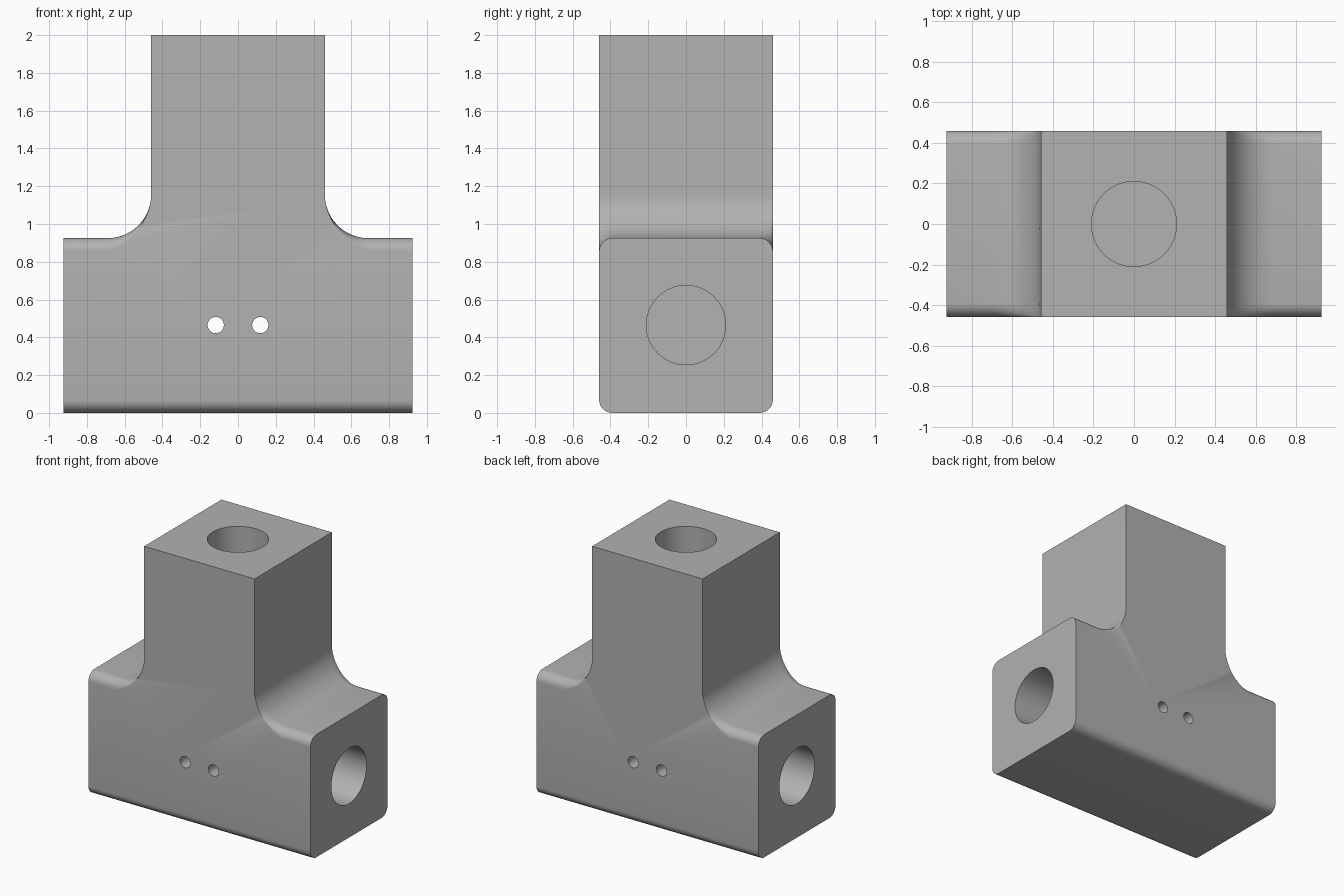
import bpy, bmesh
from math import sin, cos, pi
from mathutils import Matrix

cube = bpy.data.objects.get("Cube")
if cube:
    bpy.data.objects.remove(cube, do_unlink=True)

LENGTH, HALF, ARM_TOP, TOP = 0.925, 0.46, 0.925, 2.0
EDGE, FILLET = 0.07, 0.23
STEPS = 8

grey = bpy.data.materials.new("light grey")
grey.use_nodes = True
grey.diffuse_color = (0.445, 0.445, 0.445, 1)
grey.node_tree.nodes["Principled BSDF"].inputs["Base Color"].default_value = grey.diffuse_color


def section(x, top, rounding):
    """Rounded cross-section; rounding fades the drop of the top edges."""
    arc = [(sin(i * pi / 2 / STEPS), cos(i * pi / 2 / STEPS)) for i in range(STEPS + 1)]
    upper = [(HALF - EDGE + EDGE * s, top - rounding * EDGE * (1 - c)) for s, c in arc]
    lower = [(HALF - EDGE + EDGE * c, EDGE * (1 - s)) for s, c in arc]
    right = upper + lower
    return [(x, y, z) for y, z in right] + [(x, -y, z) for y, z in reversed(right)]


# Stations along one arm: flat arm, then the fillet rising to the tower
stations = [(LENGTH, ARM_TOP, 1)]
for i in range(13):
    a = i / 12 * pi / 2
    x = HALF + FILLET * (1 - sin(a))
    stations.append((x, ARM_TOP + FILLET * (1 - cos(a)), (x - HALF) / FILLET))
stations += [(-x, top, r) for x, top, r in reversed(stations)]

# Body swept through the stations
bm = bmesh.new()
rings = [[bm.verts.new(p) for p in section(*s)] for s in stations]
n = len(rings[0])
tower_faces = []
for a, b in zip(rings, rings[1:]):
    for i in range(n):
        j = (i + 1) % n
        f = bm.faces.new((a[i], a[j], b[j], b[i]))
        if a[0].co.x > 0 > b[0].co.x and min(v.co.z for v in f.verts) > ARM_TOP:
            tower_faces.append(f)
bm.faces.new(rings[0])
bm.faces.new(rings[-1])

# Tower raised from the middle of the body; the side walls are left out
tower_faces = [f for f in tower_faces if max(v.co.z for v in f.verts)
               - min(v.co.z for v in f.verts) < 0.001]
raised = bmesh.ops.extrude_face_region(bm, geom=tower_faces)["geom"]
bmesh.ops.delete(bm, geom=[f for f in tower_faces if f.is_valid], context="FACES")
for v in raised:
    if isinstance(v, bmesh.types.BMVert):
        v.co.z = TOP
bmesh.ops.dissolve_limit(bm, angle_limit=0.01, verts=bm.verts, edges=bm.edges)
bmesh.ops.recalc_face_normals(bm, faces=bm.faces)
mesh = bpy.data.meshes.new("tee_block")
bm.to_mesh(mesh)
bm.free()
mesh.materials.append(grey)
block = bpy.data.objects.new("tee_block", mesh)
bpy.context.collection.objects.link(block)


def drill(name, radius, depth, centre, axis, sides):
    """Cut a round hole of the given total depth about its centre."""
    cutter_bm = bmesh.new()
    turn = Matrix.Rotation(pi / 2, 4, {"x": "Y", "y": "X", "z": "Z"}[axis])
    if axis == "z":
        turn = Matrix.Identity(4)
    bmesh.ops.create_cone(cutter_bm, cap_ends=True, segments=sides, radius1=radius,
                          radius2=radius, depth=depth,
                          matrix=Matrix.Translation(centre) @ turn)
    cutter_mesh = bpy.data.meshes.new(name)
    cutter_bm.to_mesh(cutter_mesh)
    cutter_bm.free()
    cutter_mesh.materials.append(grey)
    cutter = bpy.data.objects.new(name, cutter_mesh)
    bpy.context.collection.objects.link(cutter)
    cutter.hide_render = True
    mod = block.modifiers.new(name, "BOOLEAN")
    mod.operation, mod.solver, mod.object = "DIFFERENCE", "EXACT", cutter
    bpy.ops.object.modifier_apply(modifier=name)
    bpy.data.objects.remove(cutter, do_unlink=True)


bpy.ops.object.select_all(action="DESELECT")
bpy.context.view_layer.objects.active = block
block.select_set(True)

# Blind tube sockets and the small through holes
drill("top_socket", 0.21, 1.4, (0, 0, TOP), "z", 64)
for side in (1, -1):
    drill("side_socket", 0.21, 1.3, (side * LENGTH, 0, 0.465), "x", 64)
    drill("pin_hole", 0.043, 2, (side * 0.118, 0, 0.465), "y", 32)

bpy.ops.object.shade_smooth_by_angle(angle=pi / 6)
